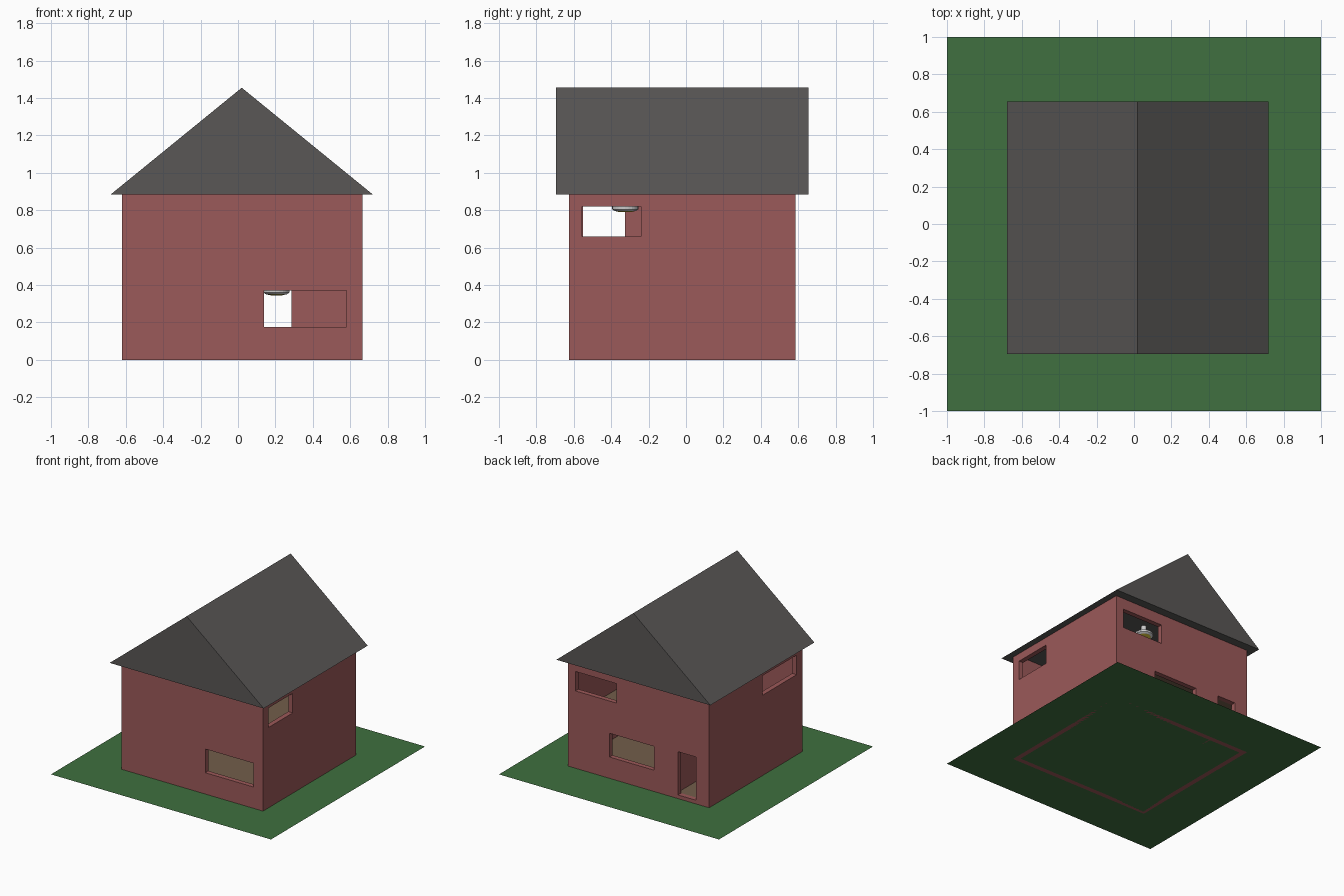
import bpy, bmesh, math

if "Cube" in bpy.data.objects:
    bpy.data.objects.remove(bpy.data.objects["Cube"])


def mat(name, rgb):
    m = bpy.data.materials.new(name)
    m.diffuse_color = (*rgb, 1)
    m.use_nodes = True
    m.node_tree.nodes["Principled BSDF"].inputs["Base Color"].default_value = m.diffuse_color
    return m


BRICK = mat("brick", (0.33, 0.10, 0.10))
GRASS = mat("grass", (0.05, 0.16, 0.05))
SLATE = mat("slate", (0.10, 0.095, 0.092))
WOOD = mat("wood", (0.17, 0.11, 0.07))
GLOW = mat("glow", (0.75, 0.6, 0.05))


def add(name, bm, material=None):
    bmesh.ops.recalc_face_normals(bm, faces=bm.faces)
    me = bpy.data.meshes.new(name)
    bm.to_mesh(me)
    bm.free()
    ob = bpy.data.objects.new(name, me)
    bpy.context.collection.objects.link(ob)
    if material:
        me.materials.append(material)
    return ob


def box(name, x0, x1, y0, y1, z0, z1, material=None):
    bm = bmesh.new()
    bmesh.ops.create_cube(bm, size=1)
    for v in bm.verts:
        v.co = ((x0 + x1) / 2 + v.co.x * (x1 - x0),
                (y0 + y1) / 2 + v.co.y * (y1 - y0),
                (z0 + z1) / 2 + v.co.z * (z1 - z0))
    return add(name, bm, material)


def cut(target, cutters):
    for c in cutters:
        m = target.modifiers.new("cut", 'BOOLEAN')
        m.operation, m.solver, m.object = 'DIFFERENCE', 'EXACT', c
    bpy.context.view_layer.update()
    dg = bpy.context.evaluated_depsgraph_get()
    me = bpy.data.meshes.new_from_object(target.evaluated_get(dg))
    target.modifiers.clear()
    target.data = me
    for c in cutters:
        bpy.data.objects.remove(c)


X0, X1, Y0, Y1, TOP, T = -0.62, 0.665, -0.625, 0.585, 0.885, 0.04

# Lawn: flat sheet
bm = bmesh.new()
bmesh.ops.create_grid(bm, x_segments=1, y_segments=1, size=1)
add("lawn", bm, GRASS)

# Outer walls, hollowed, with windows and back door
walls = box("walls", X0, X1, Y0, Y1, 0, TOP, BRICK)
cut(walls, [
    box("room_space", X0 + T, X1 - T, Y0 + T, Y1 - T, -0.1, 1.0),
    box("front_window", 0.14, 0.58, Y0 - 0.1, Y0 + 0.1, 0.175, 0.37),
    box("right_window", X1 - 0.1, X1 + 0.1, -0.555, -0.24, 0.66, 0.82),
    box("left_window", X0 - 0.1, X0 + 0.1, -0.55, -0.11, 0.66, 0.82),
    box("back_upper_window", 0.22, 0.595, Y1 - 0.1, Y1 + 0.1, 0.635, 0.795),
    box("back_lower_window", -0.118, 0.285, Y1 - 0.1, Y1 + 0.1, 0.175, 0.37),
    box("back_door_opening", -0.50, -0.337, Y1 - 0.1, Y1 + 0.1, 0.03, 0.385),
])

# Inner walls and floors
box("lower_partition", -0.31, -0.28, 0.275, Y1 - T, 0, 0.39, BRICK)
box("upper_partition", -0.12, -0.08, -0.325, Y1 - T, 0.42, TOP, BRICK)
box("ground_floor", X0 + T, X1 - T, Y0 + T, Y1 - T, 0.01, 0.03, WOOD)
box("upper_floor", X0 + T, X1 - T, Y0 + T, Y1 - T, 0.39, 0.42, WOOD)

# Gable roof: triangular prism
bm = bmesh.new()
ends = [[bm.verts.new((x, y, z)) for x, z in
         ((-0.68, TOP), (0.72, TOP), (0.02, 1.455))] for y in (-0.695, 0.655)]
bm.faces.new(ends[0])
bm.faces.new(ends[1])
for i in range(3):
    j = (i + 1) % 3
    bm.faces.new((ends[0][i], ends[0][j], ends[1][j], ends[1][i]))
add("roof", bm, SLATE)


# Ceiling lamps: shallow grey shade with a glowing underside
def lathe(name, x, y, profile, material=None, n=24):
    bm = bmesh.new()
    rings = [[bm.verts.new((x + r * math.cos(2 * math.pi * k / n),
                            y + r * math.sin(2 * math.pi * k / n), z))
              for k in range(n)] for r, z in profile]
    for a, b in zip(rings, rings[1:]):
        for k in range(n):
            bm.faces.new((a[k], a[(k + 1) % n], b[(k + 1) % n], b[k]))
    bm.faces.new(rings[0])
    bm.faces.new(rings[-1])
    add(name, bm, material)


for i, (x, y, z, top) in enumerate(((0.205, -0.325, 0.345, 0.39),
                                    (0.205, -0.325, 0.79, TOP),
                                    (0.205, 0.36, 0.79, TOP))):
    lathe(f"lamp_shade_{i}", x, y, [(0.055, z + 0.005), (0.07, z + 0.015), (0.07, z + 0.03),
                                    (0.02, z + 0.035), (0.02, top)])
    lathe(f"lamp_glow_{i}", x, y, [(0.03, z), (0.052, z + 0.005)], GLOW)
